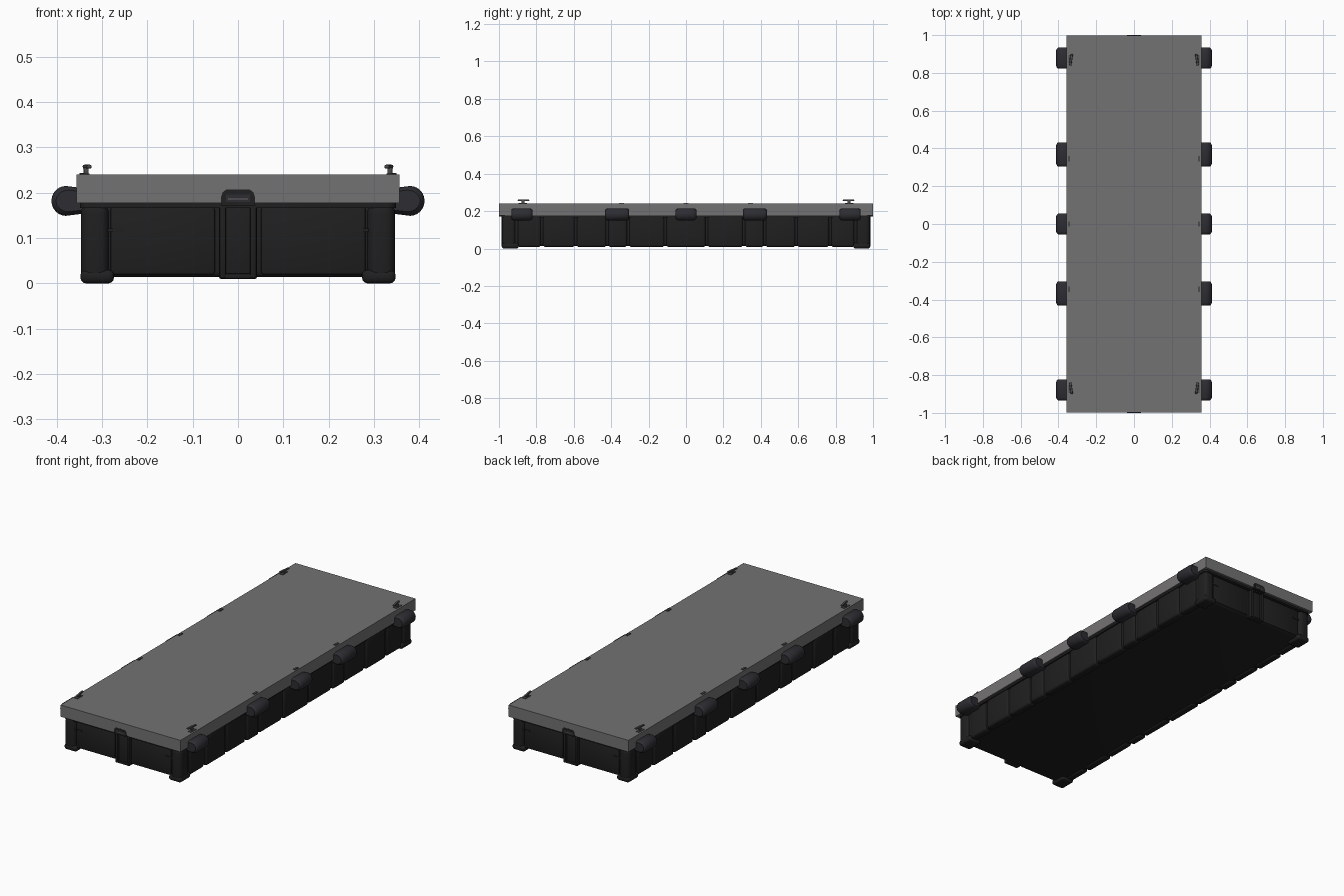
import bpy, bmesh, math
from mathutils import Vector

if "Cube" in bpy.data.objects:
    bpy.data.objects.remove(bpy.data.objects["Cube"])


def material(name, rgb):
    m = bpy.data.materials.new(name)
    m.diffuse_color = (*rgb, 1)
    m.use_nodes = True
    m.node_tree.nodes["Principled BSDF"].inputs["Base Color"].default_value = m.diffuse_color
    return m


DECK = material("deck grey", (0.175, 0.17, 0.173))
HULL = material("hull black", (0.014, 0.014, 0.014))
BUMP = material("bumper charcoal", (0.026, 0.026, 0.032))
METAL = material("fitting grey", (0.07, 0.07, 0.075))


def finish(name, bm, mat, smooth=True):
    bmesh.ops.recalc_face_normals(bm, faces=bm.faces)
    me = bpy.data.meshes.new(name)
    bm.to_mesh(me)
    bm.free()
    me.materials.append(mat)
    ob = bpy.data.objects.new(name, me)
    bpy.context.collection.objects.link(ob)
    if smooth:
        bpy.ops.object.select_all(action='DESELECT')
        ob.select_set(True)
        bpy.context.view_layer.objects.active = ob
        bpy.ops.object.shade_smooth_by_angle(angle=math.radians(35))
    return ob


def box(name, lo, hi, mat, bevel=0.0, seg=3, pick=None):
    """Box between two corners; pick chooses which edges get rounded."""
    bm = bmesh.new()
    bmesh.ops.create_cube(bm, size=1)
    for v in bm.verts:
        v.co = Vector([(lo[i] + hi[i]) / 2 + v.co[i] * (hi[i] - lo[i]) for i in range(3)])
    if bevel:
        edges = [e for e in bm.edges if pick is None or pick(e)]
        bmesh.ops.bevel(bm, geom=edges, offset=bevel, segments=seg, profile=0.5, affect='EDGES')
    return finish(name, bm, mat, bevel > 0)


def sided(name, sx, sy, lo, hi, mat, bevel=0.0, seg=3):
    """Box given for the +x +y quarter, mirrored by the signs."""
    xs, ys = sorted((sx * lo[0], sx * hi[0])), sorted((sy * lo[1], sy * hi[1]))
    return box(name, (xs[0], ys[0], lo[2]), (xs[1], ys[1], hi[2]), mat, bevel, seg)


def vertical(e):
    return abs(e.verts[0].co.z - e.verts[1].co.z) > 0.001


# deck slab
box("deck", (-0.357, -0.999, 0.177), (0.357, 0.999, 0.24), DECK)

# float body with recessed walls and a rim under the deck
box("hull_core", (-0.337, -0.966, 0.014), (0.337, 0.966, 0.178), HULL, 0.012)
box("hull_rim", (-0.349, -0.987, 0.166), (0.349, 0.987, 0.178), HULL, 0.02, 4, vertical)

# rounded corner posts with feet
for sx in (-1, 1):
    for sy in (-1, 1):
        sided("corner_post", sx, sy, (0.285, 0.91, 0.004), (0.347, 0.984, 0.177), HULL, 0.022, 5)
        sided("corner_foot", sx, sy, (0.274, 0.895, 0.0), (0.348, 0.985, 0.03), HULL, 0.012, 3)
        # small grip on the end wall
        sided("end_grip", sx, sy, (0.25, 0.96, 0.113), (0.288, 0.974, 0.121), HULL)
        # end wall panel between post and centre lug
        sided("end_panel", sx, sy, (0.05, 0.95, 0.018), (0.283, 0.971, 0.17), HULL, 0.008, 2)

# side wall pads, separated by grooves
cuts = [-0.905, -0.77, -0.59, -0.42, -0.31, -0.11, 0.11, 0.31, 0.42, 0.59, 0.77, 0.905]
for sx in (-1, 1):
    for i, (a, b) in enumerate(zip(cuts, cuts[1:])):
        out = 0.347 if i % 2 else 0.343
        sided("side_pad", sx, 1, (0.30, a + 0.006, 0.008), (out, b - 0.006, 0.172), HULL, 0.012, 3)

# connector lug in the middle of each end
for sy in (-1, 1):
    sided("lug_back", 1, sy, (-0.032, 0.95, 0.012), (0.032, 0.976, 0.176), HULL, 0.004, 2)
    for sx in (-1, 1):
        sided("lug_rail", sx, sy, (0.026, 0.95, 0.01), (0.042, 0.987, 0.177), HULL, 0.006, 2)
    sided("lug_foot", 1, sy, (-0.042, 0.95, 0.01), (0.042, 0.984, 0.022), HULL, 0.004, 2)
    # arched head reaching over the deck edge, with a small latch
    profile = [(-0.038, 0.172), (0.038, 0.172), (0.037, 0.192), (0.034, 0.201),
               (0.026, 0.207), (-0.026, 0.207), (-0.034, 0.201), (-0.037, 0.192)]
    bm = bmesh.new()
    f = bm.faces.new([bm.verts.new((x, sy * 0.955, z)) for x, z in profile])
    ext = bmesh.ops.extrude_face_region(bm, geom=[f])
    for v in ext["geom"]:
        if isinstance(v, bmesh.types.BMVert):
            v.co.y = sy * 0.9995
    finish("lug_head", bm, HULL)
    sided("latch_plate", 1, sy, (-0.027, 0.99, 0.180), (0.027, 0.9999, 0.196), BUMP)
    sided("latch_pin", 1, sy, (-0.022, 0.992, 0.184), (0.022, 1.0, 0.188), METAL)


# side bumpers: rounded profile swept along y, with shrunken ends
def bumper(sx, y, half):
    bm = bmesh.new()
    rings = []
    for dy, s in ((-half, 0.72), (-half + 0.005, 0.88), (-half + 0.014, 1.0),
                  (half - 0.014, 1.0), (half - 0.005, 0.88), (half, 0.72)):
        ring = []
        for x, z in [(0.340, -0.028)] + [
                (0.380 + 0.032 * math.cos(t), 0.033 * math.sin(t))
                for t in [math.radians(a) for a in range(-90, 91, 15)]] + [(0.340, 0.028)]:
            ring.append(bm.verts.new((sx * (0.340 + (x - 0.340) * (0.5 + s / 2)), y + dy, 0.182 + z * s)))
        rings.append(ring)
    n = len(rings[0])
    for a, b in zip(rings, rings[1:]):
        for i in range(n):
            bm.faces.new((a[i], a[(i + 1) % n], b[(i + 1) % n], b[i]))
    bm.faces.new(rings[0])
    bm.faces.new(rings[-1])
    finish("bumper", bm, BUMP)


for sx in (-1, 1):
    for y, half in ((-0.878, 0.056), (-0.368, 0.064), (0, 0.055), (0.368, 0.064), (0.878, 0.056)):
        bumper(sx, y, half)

# mooring cleats at the corners: plate, stem, and slanted horn
for sx in (-1, 1):
    for sy in (-1, 1):
        sided("cleat_plate", sx, sy, (0.328, 0.85, 0.239), (0.348, 0.895, 0.243), METAL)
        sided("cleat_stem", sx, sy, (0.330, 0.863, 0.24), (0.341, 0.880, 0.256), METAL, 0.002, 2)
        horn = sided("cleat_horn", sx, sy, (0.327, 0.838, 0.253), (0.339, 0.900, 0.262), METAL, 0.004, 2)
        for v in horn.data.vertices:
            v.co.x += sx * (abs(v.co.y) - 0.869) * -0.15
    # low edge fittings
    for y in (-0.345, 0.0, 0.345):
        sided("edge_fitting", sx, 1, (0.338, y - 0.014, 0.239), (0.350, y + 0.014, 0.244), METAL)
